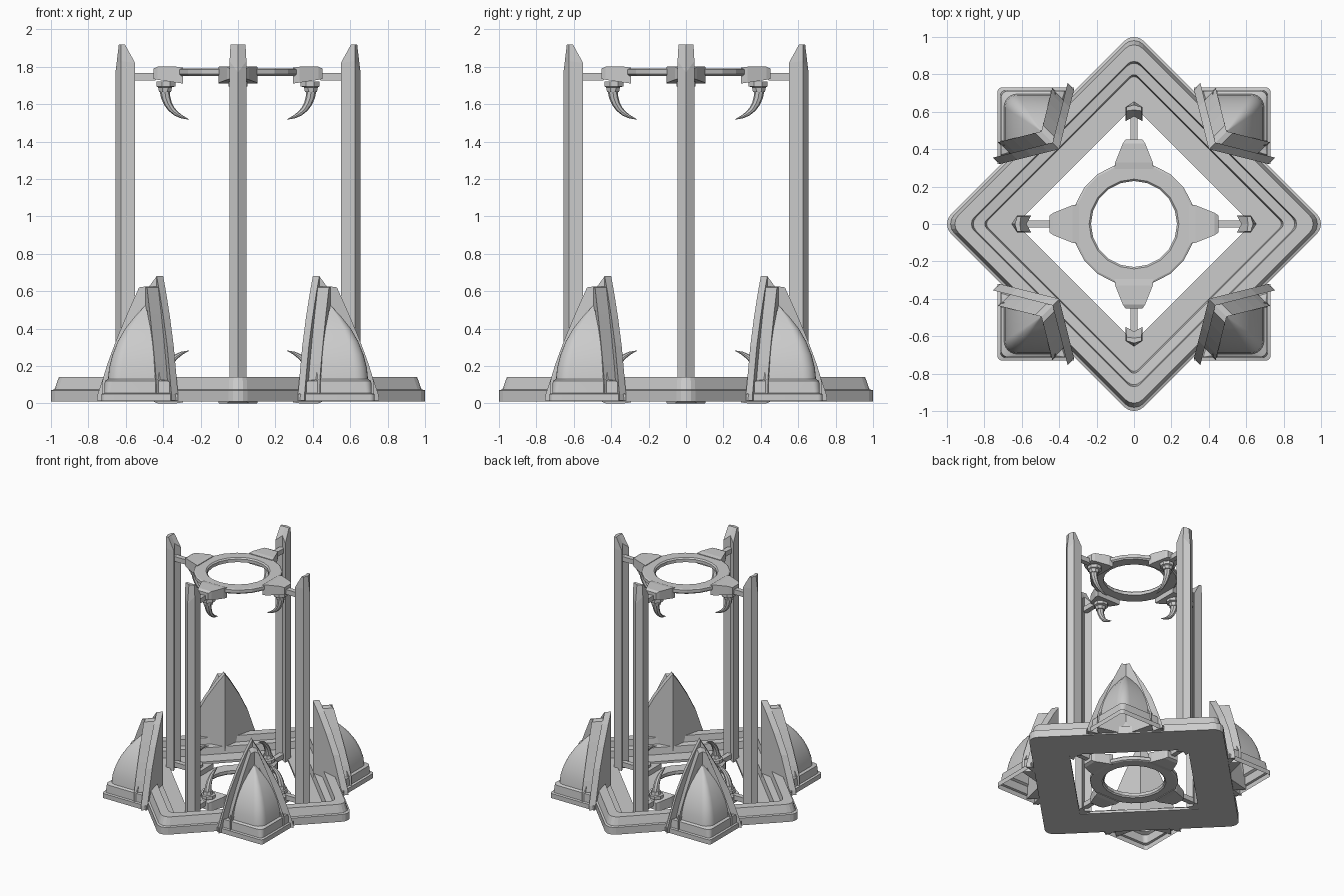
import bpy, bmesh
from math import sin, cos, pi, sqrt
from mathutils import Matrix, Vector

if "Cube" in bpy.data.objects:
    bpy.data.objects.remove(bpy.data.objects["Cube"])


def finish(name, bm, smooth=None):
    bmesh.ops.remove_doubles(bm, verts=bm.verts, dist=0.0001)
    bmesh.ops.recalc_face_normals(bm, faces=bm.faces)
    me = bpy.data.meshes.new(name)
    bm.to_mesh(me)
    bm.free()
    ob = bpy.data.objects.new(name, me)
    bpy.context.collection.objects.link(ob)
    if smooth:
        bpy.context.view_layer.objects.active = ob
        ob.select_set(True)
        bpy.ops.object.shade_smooth_by_angle(angle=smooth)
        ob.select_set(False)
    return ob


def loft(name, loops, start=True, end=True, ring=False, smooth=None):
    """Skin a stack of equal-length point loops."""
    bm = bmesh.new()
    rows = [[bm.verts.new(p) for p in lp] for lp in loops]
    n = len(rows[0])
    pairs = list(zip(rows, rows[1:])) + ([(rows[-1], rows[0])] if ring else [])
    for a, b in pairs:
        for i in range(n):
            j = (i + 1) % n
            bm.faces.new((a[i], a[j], b[j], b[i]))
    if start and not ring:
        bm.faces.new(rows[0])
    if end and not ring:
        bm.faces.new(rows[-1])
    return finish(name, bm, smooth)


def four(ob, offset=0.0, flip=False):
    """Repeat a part at quarter turns; optionally mirror to the lower assembly."""
    me, name = ob.data, ob.name
    for low in ((False, True) if flip else (False,)):
        for k in range(4):
            if k == 0 and not low:
                o = ob
            else:
                o = bpy.data.objects.new(f"{name}_{'low_' if low else ''}{k}", me)
                bpy.context.collection.objects.link(o)
            o.rotation_euler.z = k * pi / 2 + offset
            if low:
                o.scale.z = -1
                o.location.z = 1.8


def diamond(c, r, z):
    """Rounded square turned 45 degrees; c is the distance to the unrounded tip."""
    h = c / sqrt(2) - r
    pts = []
    for k in range(4):
        for s in range(5):
            a = k * pi / 2 + s * pi / 8
            x = h * (1 if k in (0, 3) else -1) + r * cos(a)
            y = h * (1 if k in (0, 1) else -1) + r * sin(a)
            pts.append(Matrix.Rotation(pi / 4, 3, 'Z') @ Vector((x, y, z)))
    return pts


# base frame: raised rim with a low inner flange
loft("base_frame", [diamond(*p) for p in (
    (1.03, .072, .01), (1.03, .072, .07), (1.01, .07, .075), (.985, .065, .14),
    (.89, .05, .14), (.88, .05, .09), (.81, .03, .085), (.80, .03, .03),
    (.63, .004, .03), (.63, .004, .01))], ring=True)

# upright posts with a chevron section and a pointed top
section = [(.655, 0), (.625, .045), (.55, .045), (.575, 0), (.55, -.045), (.625, -.045)]
tops = [1.77, 1.83, 1.82, 1.86, 1.82, 1.83]
tip = [(.637, 0), (.625, .04), (.605, .04), (.61, 0), (.605, -.04), (.625, -.04)]
four(loft("post", [[(x, y, .015) for x, y in section],
                   [(x, y, z) for (x, y), z in zip(section, tops)],
                   [(x, y, 1.92) for x, y in tip]]))

# upper and lower rings
prof = [(.23, 1.755), (.32, 1.75), (.33, 1.76), (.33, 1.785), (.32, 1.79), (.24, 1.79), (.23, 1.78)]
ring = loft("holder_ring", [[(r * cos(i * pi / 10), r * sin(i * pi / 10), z)
                             for i in range(20)] for r, z in prof], ring=True)
low_ring = bpy.data.objects.new("holder_ring_low", ring.data)
bpy.context.collection.objects.link(low_ring)
low_ring.scale.z, low_ring.location.z = -1, 1.8


def cross(x, w, z0, z1):
    return [(x, -w, z0), (x, w, z0), (x, w, z1), (x, -w, z1)]


# lugs on the rings, and rods joining them to the posts
four(loft("ring_lug", [cross(.295, .105, 1.71, 1.795), cross(.33, .10, 1.715, 1.80),
                       cross(.43, .06, 1.73, 1.80), cross(.452, .045, 1.735, 1.79)]), flip=True)
four(loft("ring_rod", [cross(.44, .02, 1.725, 1.765), cross(.58, .02, 1.725, 1.765)]), flip=True)


def disc(x, r, z):
    return [(x + r * cos(i * pi / 4 + pi / 8), r * sin(i * pi / 4 + pi / 8), z) for i in range(8)]


# claw sockets and curved claws
four(loft("claw_socket", [disc(.385, .055, 1.72), disc(.385, .055, 1.695), disc(.39, .04, 1.69),
                          disc(.39, .035, 1.665)]), flip=True)
claw = []
for i in range(7):
    t = i / 6
    p = Vector((.392, 0, 1.675)) * (1 - t) ** 2 + Vector((.385, 0, 1.55)) * 2 * t * (1 - t) \
        + Vector((.262, 0, 1.518)) * t * t
    a = t * pi * .42
    w = .027 * (1 - t) ** .7 + .001
    claw.append([p + Vector((w * cos(b) * cos(a), w * sin(b), -w * cos(b) * sin(a)))
                 for b in [k * pi / 4 for k in range(8)]])
four(loft("claw", claw, smooth=.6), flip=True)


def folded_plate(name, d0, d1, half):
    """Plate folded on the diagonal, wings sweeping away from the centre."""
    bm = bmesh.new()
    for swap in (False, True):
        rows = []
        for d in (d0, d1):
            row = []
            for s, z in half:
                x, y = d - .243 * s, d + .97 * s
                row.append(bm.verts.new((y, x, z) if swap else (x, y, z)))
            rows.append(row)
        a, b = rows
        bm.faces.new(a)
        bm.faces.new(b)
        for i in range(len(half) - 1):
            bm.faces.new((a[i], a[i + 1], b[i + 1], b[i]))
    return finish(name, bm)


# corner shields: tall inner plate and thicker outer plate
four(folded_plate("shield_inner", .40, .435, [
    (0, .68), (.06, .60), (.15, .46), (.23, .31), (.29, .15), (.325, .05), (.33, .015), (0, .015)]))
four(folded_plate("shield_outer", .435, .495, [
    (0, .625), (.035, .62), (.10, .48), (.16, .34), (.21, .21), (.235, .13), (.24, .02), (0, .02)]))


def kite(out, end, inn, z, r=.05):
    arc = [(out - r + r * cos(i * pi / 12), out - r + r * sin(i * pi / 12), z) for i in range(7)]
    return [(inn, inn, z), (out, end, z)] + arc + [(end, out, z)]


# corner foot with a swelling pod rising to a point, open underneath
loops = [kite(.73, .32, .40, .012, .025), kite(.73, .32, .40, .05, .025),
         kite(.715, .34, .41, .055, .03), kite(.712, .37, .45, .12, .04)]
base = kite(.695, .435, .49, .13, .07)
apex = Vector((.495, .495, 0))
for t, z in ((1, .13), (.97, .19), (.88, .26), (.74, .33), (.54, .40), (.30, .46), (.02, .52)):
    loops.append([apex.lerp(Vector((x, y, 0)), t) + Vector((0, 0, z)) for x, y, _ in base])
four(loft("corner_pod", loops, start=False, smooth=.6))

# raised trim along the pod's inner edges
trim = []
for (x, y, z, w) in ((.70, .43, .125, .014), (.52, .475, .50, .012)):
    trim.append([(x - w, y - w, z), (x + w, y - w, z), (x + w, y + w, z), (x - w, y + w, z)])
four(loft("pod_trim_right", trim))
four(loft("pod_trim_left", [[(y, x, z) for x, y, z in lp] for lp in trim]))
